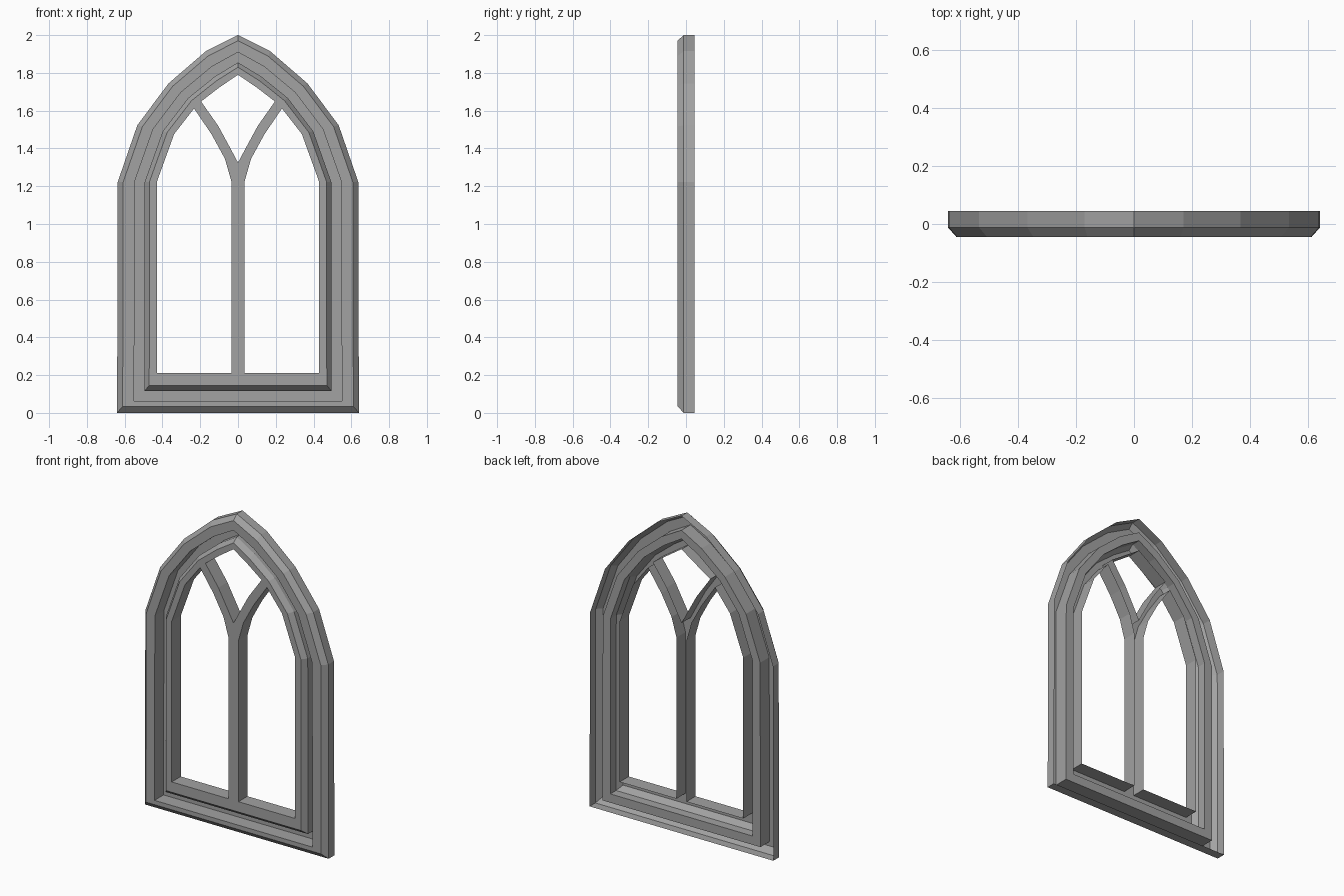
import bpy, bmesh

cube = bpy.data.objects.get("Cube")
if cube:
    bpy.data.objects.remove(cube, do_unlink=True)

FRONT, BACK, BEVEL = -0.045, 0.045, -0.012

stone = bpy.data.materials.new("grey_stone")
stone.use_nodes = True
grey = (0.36, 0.36, 0.36, 1)
stone.diffuse_color = grey
stone.node_tree.nodes["Principled BSDF"].inputs["Base Color"].default_value = grey


def mirror_loop(half):
    """Closed outline from its right half, listed bottom to apex."""
    return half + [(-x, z) for x, z in reversed(half) if x > 0]


def sweep(bm, rings):
    """Skin a list of (outline, depth) rings with quads, open at both ends."""
    verts = [[bm.verts.new((x, y, z)) for x, z in outline] for outline, y in rings]
    for a, b in zip(verts, verts[1:]):
        for i in range(len(a)):
            j = (i + 1) % len(a)
            bm.faces.new((a[i], a[j], b[j], b[i]))


def finish(bm, name):
    bmesh.ops.remove_doubles(bm, verts=bm.verts[:], dist=0.0005)
    mesh = bpy.data.meshes.new(name)
    bm.to_mesh(mesh)
    bm.free()
    mesh.materials.append(stone)
    obj = bpy.data.objects.new(name, mesh)
    bpy.context.collection.objects.link(obj)
    return obj


# Pointed arch outlines, right half, from the sill corner to the apex
outer = [(0.64, 0), (0.637, 1.222), (0.533, 1.523), (0.367, 1.745), (0.17, 1.915), (0, 2)]
inner = [(0.43, 0.21), (0.43, 1.222), (0.338, 1.476), (0.217, 1.632), (0.1, 1.722), (0, 1.79)]


def arch(t, sill):
    half = [(a + (c - a) * t, b + (d - b) * t) for (a, b), (c, d) in zip(outer, inner)]
    half[0] = (half[0][0], sill)
    return mirror_loop(half)


# Moulded frame: bevelled outer casing, deep groove, bevelled inner rim
moulding = [
    (0, 0, BACK), (0, 0, BEVEL), (0.14, 0.035, FRONT), (0.43, 0.062, FRONT),
    (0.43, 0.062, BACK), (0.69, 0.117, BACK), (0.69, 0.117, BEVEL),
    (0.81, 0.145, FRONT), (1, 0.21, FRONT),
]
bm = bmesh.new()
sweep(bm, [(arch(t, sill), y) for t, sill, y in moulding])
finish(bm, "window_frame")

# Tracery edges, right half: below and above the curved arm
under = [(0.035, 0.21), (0.035, 1.225), (0.069, 1.345), (0.14, 1.475), (0.233, 1.612)]
over = [(0, 0.21), (0, 1.325), (0.04, 1.4), (0.105, 1.52), (0.2, 1.655)]

# Front faces of the mullion and its two arms
bm = bmesh.new()
for side in (1, -1):
    for i in range(len(under) - 1):
        quad = [under[i], under[i + 1], over[i + 1], over[i]][::side]
        bm.faces.new([bm.verts.new((side * x, FRONT, z)) for x, z in quad])
finish(bm, "mullion_tracery")

# Reveals around the two tall lights and the top light
right_light = [under[0]] + inner[:3] + under[:0:-1]
left_light = [(-x, z) for x, z in reversed(right_light)]
top_light = mirror_loop(over[1:] + inner[4:])
# the bottom point lies on the centre line and the apex closes the loop once
for name, outline in (("right_light_reveal", left_light),
                      ("left_light_reveal", right_light),
                      ("top_light_reveal", top_light)):
    bm = bmesh.new()
    sweep(bm, [(outline, FRONT), (outline, BACK)])
    finish(bm, name)
